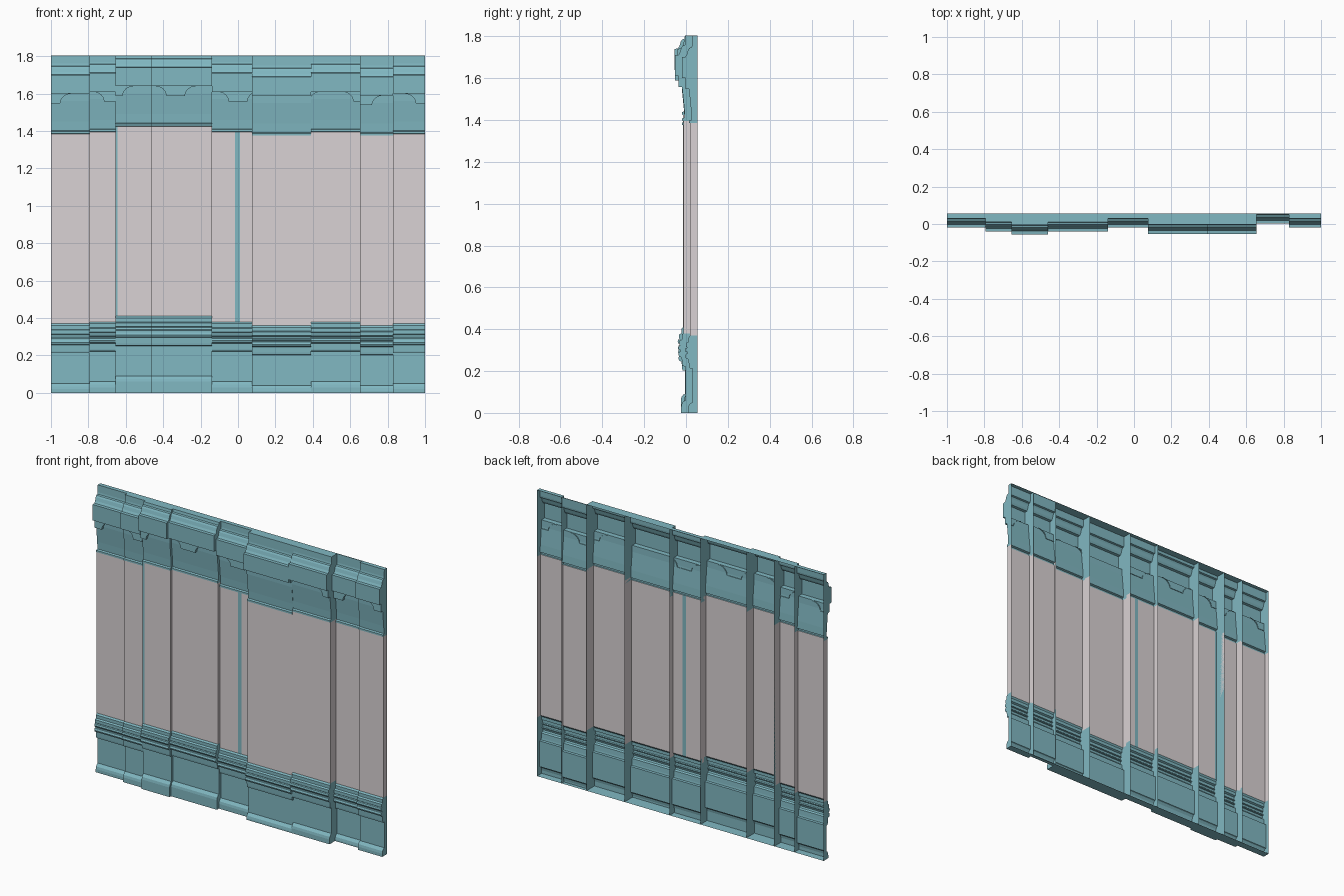
import bpy, bmesh, math

if "Cube" in bpy.data.objects:
    bpy.data.objects.remove(bpy.data.objects["Cube"])

BACK, TOP = 0.056, 1.805


def material(name, col):
    m = bpy.data.materials.new(name)
    m.diffuse_color = col
    m.use_nodes = True
    m.node_tree.nodes["Principled BSDF"].inputs["Base Color"].default_value = m.diffuse_color
    return m


TEAL = material("trim_teal", (0.22, 0.48, 0.54, 1))
PINK = material("wall_pink", (0.70, 0.65, 0.66, 1))


def make(name, bm, mat):
    bmesh.ops.recalc_face_normals(bm, faces=bm.faces)
    me = bpy.data.meshes.new(name)
    bm.to_mesh(me)
    bm.free()
    me.materials.append(mat)
    ob = bpy.data.objects.new(name, me)
    bpy.context.collection.objects.link(ob)


def sweep(name, x0, x1, pts, mat, cap0=True, cap1=True):
    """Run a (y, z) profile along x; the back stays open, ends are capped."""
    bm = bmesh.new()
    a = [bm.verts.new((x0, y, z)) for y, z in pts]
    b = [bm.verts.new((x1, y, z)) for y, z in pts]
    for i in range(len(pts) - 1):
        bm.faces.new((a[i], b[i], b[i + 1], a[i + 1]))
    corners = [(BACK, pts[-1][1]), (BACK, pts[0][1])]
    for row, x, cap in ((a, x0, cap0), (b, x1, cap1)):
        if cap:
            extra = [bm.verts.new((x, y, z)) for y, z in corners
                     if (y, z) not in (pts[0], pts[-1])]
            bm.faces.new(row + extra)
    make(name, bm, mat)


# Profiles (y, z) of an unshifted bay
BASE = [(0.010, 0.02), (0.013, 0.035), (0.022, 0.047), (0.030, 0.05),
        (0.030, 0.212), (0.016, 0.214), (0.014, 0.225), (0.012, 0.255),
        (0.000, 0.260), (-0.004, 0.270), (0.000, 0.282), (0.007, 0.284),
        (0.007, 0.290), (-0.002, 0.292), (-0.005, 0.300), (-0.002, 0.310),
        (0.007, 0.312), (0.001, 0.316), (0.001, 0.335), (0.013, 0.340),
        (0.013, 0.360), (0.020, 0.370)]
CORNICE = [(0.020, 1.385), (0.015, 1.387), (0.015, 1.398), (0.027, 1.402),
           (0.024, 1.45), (0.018, 1.51), (0.013, 1.56), (0.012, 1.60),
           (-0.020, 1.60), (-0.020, 1.70), (-0.003, 1.702), (0.004, 1.715),
           (0.010, 1.735), (0.016, 1.745), (0.027, 1.748), (0.029, 1.76)]


def bracket_drop(x):
    """Depth of the hanging arched brackets, repeating every third of a unit."""
    d = abs((x + 1 / 6) % (1 / 3) - 1 / 6)
    if d < 0.05:
        return 0.052
    t = (d - 0.05) / 0.06
    return 0.052 * (1 - math.sqrt(1 - (1 - t) ** 2)) if t < 1 else 0.0


def brackets(name, x0, x1, dy, dz):
    bm = bmesh.new()
    edges = {x0, x1}
    for k in range(-3, 4):
        for s in (-1, 1):
            for o in (0.0495, 0.0505, 0.056, 0.066, 0.08, 0.095, 0.11):
                x = k / 3 + s * o
                if x0 < x < x1:
                    edges.add(x)
    xs = sorted(edges)
    front, rear, top = dy - 0.003, dy + 0.018, 1.60 + dz
    for xa, xb in zip(xs, xs[1:]):
        da, db = bracket_drop(xa), bracket_drop(xb)
        if max(da, db) < 0.001:
            continue
        v = [bm.verts.new((x, y, z)) for y in (front, rear)
             for x, z in ((xa, top), (xb, top), (xb, top - db), (xa, top - da))]
        bm.faces.new(v[:4])
        bm.faces.new((v[3], v[2], v[6], v[7]))
        if xa == x0:
            bm.faces.new((v[0], v[3], v[7], v[4]))
        if xb == x1:
            bm.faces.new((v[1], v[2], v[6], v[5]))
    bmesh.ops.remove_doubles(bm, verts=bm.verts, dist=0.0001)
    make(name, bm, TEAL)


# Bays: x start, x end, forward shift, vertical shift
BAYS = [(-1.0, -0.795, 0.0, 0.0), (-0.795, -0.655, -0.02, 0.01),
        (-0.655, -0.46, -0.035, 0.04), (-0.46, -0.14, -0.02, 0.04),
        (-0.14, 0.075, 0.0, 0.01), (0.075, 0.39, -0.033, -0.01),
        (0.39, 0.655, -0.033, 0.01), (0.655, 0.83, 0.022, -0.01),
        (0.83, 1.0, 0.0, 0.0)]
# Teal strips set into the wall
STRIPS = [(-0.655, -0.643), (-0.015, 0.010)]

for n, (x0, x1, dy, dz) in enumerate(BAYS, 1):
    def shift(p):
        return [(y + dy, z + dz) for y, z in p]

    # Base moulding, closed underneath
    sweep(f"base_moulding_{n}", x0, x1,
          [(BACK, 0), (0.010 + dy, 0)] + shift(BASE), TEAL)
    # Cornice, closed on top
    sweep(f"cornice_{n}", x0, x1,
          shift(CORNICE) + [(0.030 + dy, TOP), (BACK, TOP)], TEAL)
    if n != 6:
        brackets(f"cornice_brackets_{n}", x0, x1, dy, dz)
    # Wall panel, split around the strips
    cuts = sorted({x0, x1} | {c for s in STRIPS for c in s if x0 < c < x1})
    wall = shift([(0.020, 0.37), (0.020, 1.385)])
    for i, (a, b) in enumerate(zip(cuts, cuts[1:])):
        strip = (a, b) in STRIPS
        sweep(f"{'wall_strip' if strip else 'wall_panel'}_{n}_{i}", a, b, wall,
              TEAL if strip else PINK, a == x0, b == x1)
